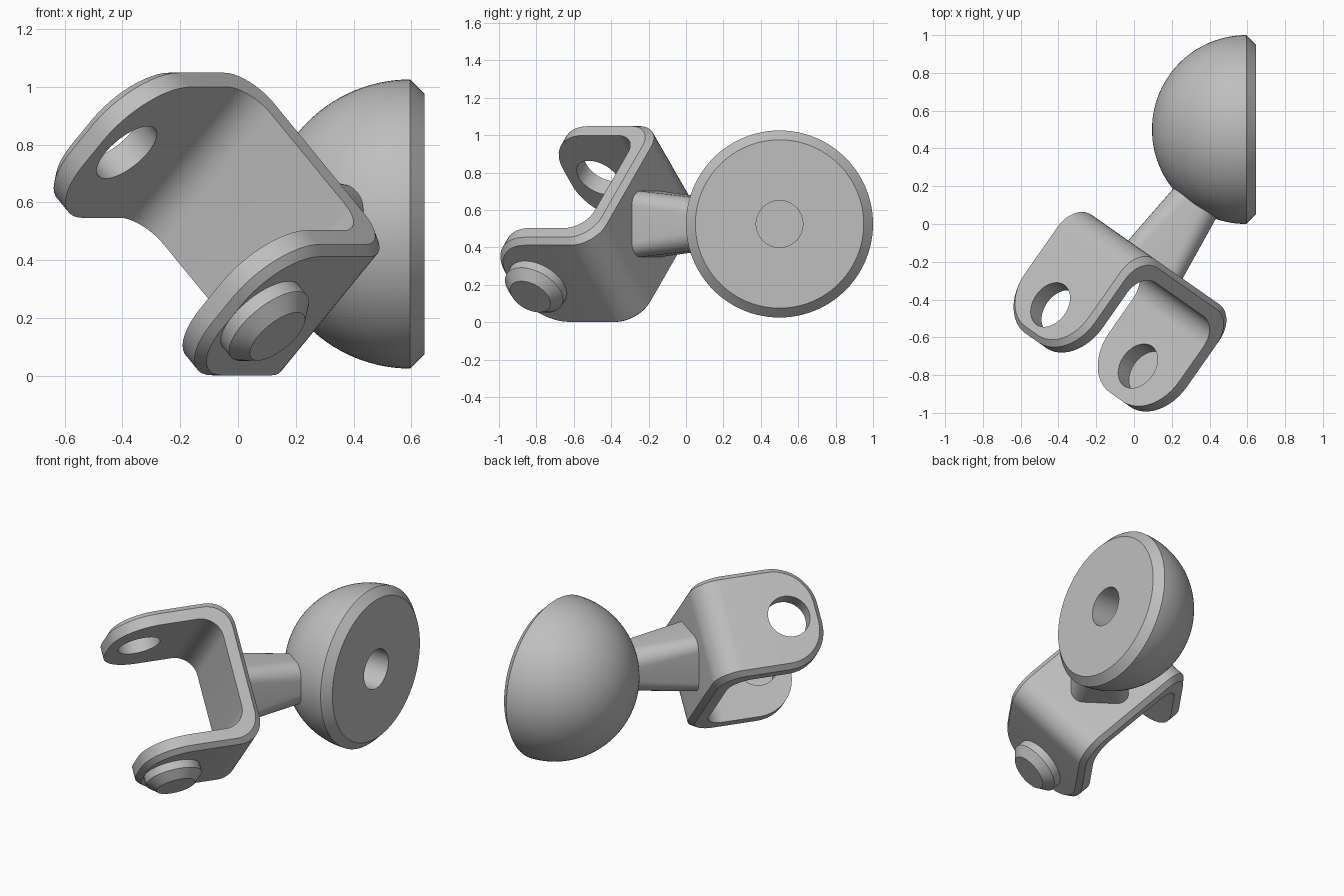
import bpy, bmesh
from math import sin, cos, pi, radians, sqrt
from mathutils import Matrix, Vector

cube = bpy.data.objects.get("Cube")
if cube:
    bpy.data.objects.remove(cube, do_unlink=True)

grey = bpy.data.materials.new("plain grey")
grey.use_nodes = True
grey.diffuse_color = (0.52, 0.52, 0.52, 1)
grey.node_tree.nodes["Principled BSDF"].inputs["Base Color"].default_value = grey.diffuse_color

# Frames: the fork and stem point along one level axis through the ball centre
CENTRE = Vector((0.595, 0.5, 0.525))
YAW = radians(55)
axis = Vector((cos(YAW), sin(YAW), 0))
side = Vector((sin(YAW), -cos(YAW), 0))
up = Vector((0, 0, 1))


def frame(x, y, z):
    m = Matrix((x, y, z)).transposed().to_4x4()
    m.translation = CENTRE
    return m


STEM = frame(side, axis, up)
FORK = frame((side - up) / sqrt(2), axis, (side + up) / sqrt(2))
BALL = frame(up, Vector((0, 1, 0)), Vector((-1, 0, 0)))


def loft(name, rings, matrix, caps=True):
    """Join equal closed rings of points into a skin."""
    bm = bmesh.new()
    loops = [[bm.verts.new(p) for p in ring] for ring in rings]
    n = len(rings[0])
    for a, b in zip(loops, loops[1:]):
        for i in range(n):
            j = (i + 1) % n
            bm.faces.new((a[i], a[j], b[j], b[i]))
    if caps:
        # Six-point sections close with two quads, others with one face
        for ring in (loops[0], loops[-1]):
            if n == 6:
                bm.faces.new(ring[:4])
                bm.faces.new((ring[0], ring[3], ring[4], ring[5]))
            else:
                bm.faces.new(ring)
    bmesh.ops.recalc_face_normals(bm, faces=bm.faces)
    mesh = bpy.data.meshes.new(name)
    bm.to_mesh(mesh)
    bm.free()
    mesh.materials.append(grey)
    ob = bpy.data.objects.new(name, mesh)
    ob.matrix_world = matrix
    bpy.context.collection.objects.link(ob)
    return ob


def smooth(ob):
    bpy.ops.object.select_all(action='DESELECT')
    ob.select_set(True)
    bpy.context.view_layer.objects.active = ob
    bpy.ops.object.shade_smooth_by_angle(angle=radians(25))


def turned(name, profile, matrix, steps=64):
    """Turned part from (radius, height) points, closed at both ends."""
    rings = [[(r * cos(2 * pi * i / steps), r * sin(2 * pi * i / steps), h)
              for i in range(steps)] for r, h in profile]
    return loft(name, rings, matrix)


# Ball: half sphere with a bevelled flat face and a blind bore
dome = [(0.5 * sin(a), 0.5 * cos(a)) for a in [pi / 2 * i / 28 for i in range(1, 29)]]
dome[0] = (0.012, 0.5)
ball = turned("half_ball", dome + [(0.45, -0.05), (0.125, -0.05), (0.125, 0.25)], BALL, 96)
smooth(ball)


# Stem: tapered rounded square
def rounded_square(half, radius, y, steps=8):
    ring = []
    for k, (sx, sz) in enumerate(((1, 1), (-1, 1), (-1, -1), (1, -1))):
        for i in range(steps + 1):
            a = pi / 2 * (k + i / steps)
            ring.append((sx * (half - radius) + radius * cos(a), y,
                         sz * (half - radius) + radius * sin(a)))
    return ring


stem = loft("stem", [rounded_square(0.177, 0.075, -0.85),
                     rounded_square(0.13, 0.1, -0.4)], STEM)
smooth(stem)

# Fork: a bent strap with rounded ends and a bevel round its outer face
HALF_GAP, HALF_WIDTH, THICK, BEVEL = 0.45, 0.32, 0.1, 0.03
BACK, END, CORNER = -0.84, -1.555, 0.26
LAYERS = ((0, 0), (THICK - BEVEL, 0), (THICK, BEVEL))   # depth, inset


def section(place):
    """Six-point cross-section; place gives (x, y, half width) for a layer."""
    a, b, c = (place(d, inset) for d, inset in LAYERS)
    return [(a[0], a[1], -a[2]), (a[0], a[1], a[2]), (b[0], b[1], b[2]),
            (b[0], b[1], -b[2]), (c[0], c[1], -c[2]), (c[0], c[1], c[2])]


def end_place(a):
    def place(d, inset):
        r = CORNER - inset
        return (HALF_GAP - THICK + d, END + CORNER - r * cos(a),
                HALF_WIDTH - CORNER + r * sin(a))
    return place


def bend_place(a):
    def place(d, inset):
        r = 0.13 + 0.25 * d
        return (HALF_GAP - THICK + d - r + r * cos(a),
                BACK - THICK + d - r + r * sin(a), HALF_WIDTH - inset)
    return place


def ordered(s):
    # Keep the loop running once round the section
    return [s[0], s[1], s[2], s[5], s[4], s[3]]


half = [ordered(section(end_place(pi / 2 * i / 12))) for i in range(13)]
half += [ordered(section(bend_place(pi / 2 * i / 10))) for i in range(11)]
other = [[(-x, y, z) for x, y, z in s] for s in reversed(half)]


def strap(name, rings):
    """Loft with end caps split along the bevel."""
    ob = loft(name, rings, FORK, caps=False)
    bm = bmesh.new()
    bm.from_mesh(ob.data)
    bm.verts.ensure_lookup_table()
    for start in (0, len(bm.verts) - 6):
        v = bm.verts[start:start + 6]
        bm.faces.new((v[0], v[1], v[2], v[5]))
        bm.faces.new((v[5], v[2], v[3], v[4]))
    bmesh.ops.recalc_face_normals(bm, faces=bm.faces)
    bm.to_mesh(ob.data)
    bm.free()
    return ob


fork = strap("fork", half + other)

# Pin hole through both arms
PIN_Y = -1.355
PIN = FORK @ Matrix.Translation((0, PIN_Y, 0)) @ Matrix.Rotation(pi / 2, 4, 'Y')
cutter = turned("pin_hole_cutter", [(0.128, -0.7), (0.128, 0.7)], PIN, 48)
cutter.hide_render = True
bpy.context.view_layer.update()
cut = fork.modifiers.new("pin hole", 'BOOLEAN')
cut.operation = 'DIFFERENCE'
cut.solver = 'EXACT'
cut.object = cutter
bpy.context.view_layer.objects.active = fork
bpy.ops.object.modifier_apply(modifier=cut.name)
bpy.data.objects.remove(cutter, do_unlink=True)
smooth(fork)

# Pin cap closing the lower hole from outside
cap = turned("pin_cap", [(0.17, 0.448), (0.17, 0.5), (0.118, 0.55)], PIN, 48)
smooth(cap)
